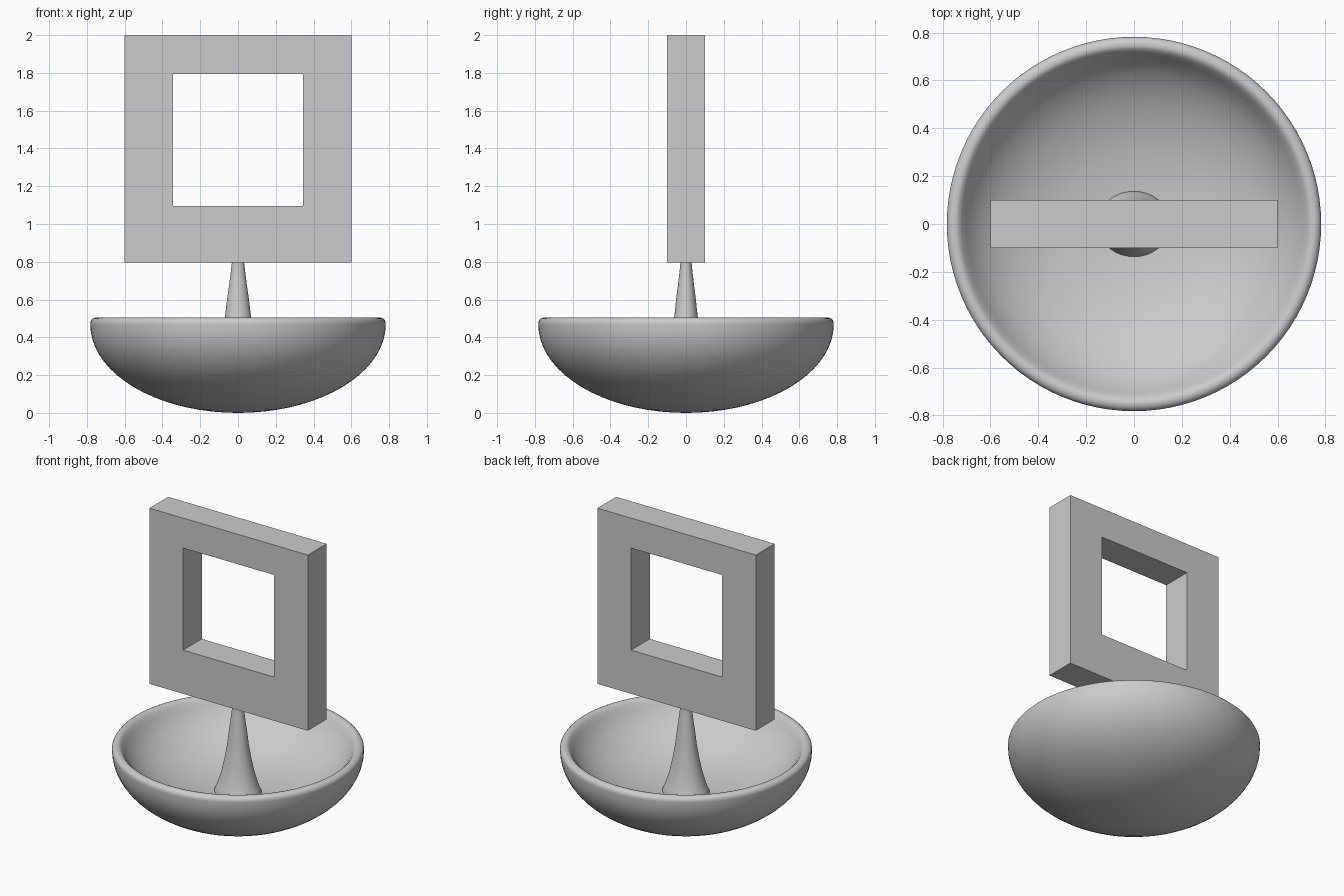
import bpy, bmesh, math

cube = bpy.data.objects.get("Cube")
if cube:
    bpy.data.objects.remove(cube, do_unlink=True)

# One plain grey for everything
grey = bpy.data.materials.new("plain_grey")
grey.use_nodes = True
grey.diffuse_color = (0.6, 0.6, 0.6, 1)
grey.node_tree.nodes["Principled BSDF"].inputs["Base Color"].default_value = (0.6, 0.6, 0.6, 1)


def finish(bm, name, smooth=False):
    bmesh.ops.recalc_face_normals(bm, faces=bm.faces)
    mesh = bpy.data.meshes.new(name)
    bm.to_mesh(mesh)
    bm.free()
    mesh.materials.append(grey)
    obj = bpy.data.objects.new(name, mesh)
    bpy.context.collection.objects.link(obj)
    if smooth:
        bpy.ops.object.select_all(action='DESELECT')
        obj.select_set(True)
        bpy.context.view_layer.objects.active = obj
        bpy.ops.object.shade_smooth_by_angle(angle=math.radians(40))
    return obj


def lathe(name, profile, sides, depth=1.0):
    """Turn an (r, z) profile around the z axis; depth makes it oval along y."""
    bm = bmesh.new()
    verts = [bm.verts.new((r, 0, z)) for r, z in profile]
    edges = [bm.edges.new(pair) for pair in zip(verts, verts[1:])]
    bmesh.ops.spin(bm, geom=verts + edges, cent=(0, 0, 0), axis=(0, 0, 1),
                   angle=math.tau, steps=sides, use_duplicate=False)
    bmesh.ops.remove_doubles(bm, verts=bm.verts, dist=0.0005)
    for v in bm.verts:
        v.co.y *= depth
    return finish(bm, name, smooth=True)


def arc(centre_r, centre_z, size_r, size_z, start, end, steps):
    """Points (r, z) along part of an ellipse, angles in degrees."""
    angles = [math.radians(start + (end - start) * i / steps) for i in range(steps + 1)]
    return [(centre_r + size_r * math.cos(a), centre_z + size_z * math.sin(a)) for a in angles]


# Bowl: half-ellipse outside, rounded rim, shallower hollow with a thick floor
hollow = [(0.72, 0.487), (0.702, 0.456), (0.672, 0.411), (0.63, 0.365), (0.57, 0.318),
          (0.5, 0.277), (0.4, 0.236), (0.3, 0.208), (0.15, 0.186), (0, 0.18)]
lathe("bowl",
      arc(0, 0.468, 0.782, 0.468, -90, 0, 18)
      + arc(0.75, 0.475, 0.032, 0.03, 0, 120, 7) + hollow, 96)

# Stem: oval, flared foot inside the bowl, tapering up to the frame
lathe("stem", [(0, 0.15), (0.152, 0.15), (0.152, 0.19), (0.138, 0.22),
               (0.124, 0.26), (0.106, 0.32), (0.088, 0.4), (0.07, 0.5), (0.058, 0.6),
               (0.044, 0.7), (0.032, 0.8), (0.032, 0.82), (0, 0.82)], 48, depth=0.9)

# Square frame: outer and inner square loops joined on all four sides
bm = bmesh.new()


def square(half, low, high, y):
    return [bm.verts.new((x, y, z)) for x, z in
            ((-half, low), (half, low), (half, high), (-half, high))]


loops = [square(0.6, 0.797, 2, -0.101), square(0.6, 0.797, 2, 0.101),
         square(0.345, 1.096, 1.795, 0.101), square(0.345, 1.096, 1.795, -0.101)]
for a, b in zip(loops, loops[1:] + loops[:1]):
    for i in range(4):
        j = (i + 1) % 4
        bm.faces.new((a[i], a[j], b[j], b[i]))
finish(bm, "square_frame")
